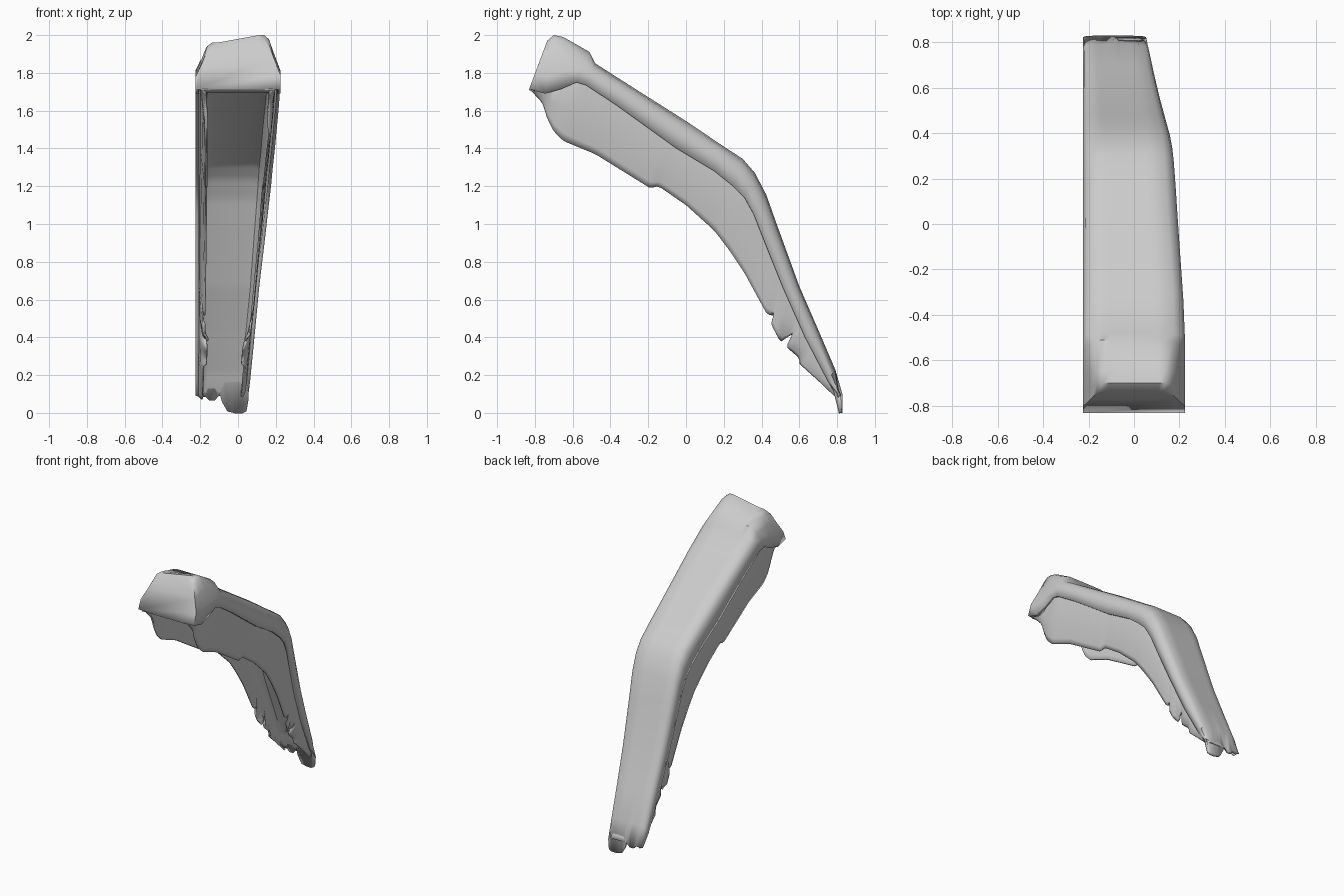
import bpy
from mathutils import Vector

if "Cube" in bpy.data.objects:
    bpy.data.objects.remove(bpy.data.objects["Cube"])

LEFT = -0.224


def right_x(z):
    # right side tapers in a straight line towards the foot
    return min(0.224, 0.224 - 0.103 * (1.75 - z))


def make_loft(name, rings, thickness, cap_front, angle):
    n = len(rings[0])
    verts = [p for r in rings for p in r]
    faces = [(i * n + j, i * n + j + 1, (i + 1) * n + j + 1, (i + 1) * n + j)
             for i in range(len(rings) - 1) for j in range(n - 1)]
    if cap_front:
        faces.append(tuple(reversed(range(n))))
    me = bpy.data.meshes.new(name)
    me.from_pydata(verts, [], faces)
    ob = bpy.data.objects.new(name, me)
    bpy.context.collection.objects.link(ob)
    s = ob.modifiers.new("thickness", 'SOLIDIFY')
    s.thickness, s.offset = thickness, -1
    bpy.ops.object.select_all(action='DESELECT')
    ob.select_set(True)
    bpy.context.view_layer.objects.active = ob
    bpy.ops.object.shade_smooth_by_angle(angle=angle)
    return ob


def mix(a, b, f):
    return [p + (q - p) * f for p, q in zip(a, b)]


def sample(poly, t):
    # point at length fraction t, length measured on the first two coordinates
    d = [((b[0] - a[0]) ** 2 + (b[1] - a[1]) ** 2) ** 0.5 for a, b in zip(poly, poly[1:])]
    want = t * sum(d)
    for a, b, l in zip(poly, poly[1:], d):
        if want <= l:
            return mix(a, b, want / l)
        want -= l
    return list(poly[-1])


# stations: seam y, seam z, ridge y, ridge z, liner roof height fraction
stations = [
    (-.83, 1.715, -.735, 1.97, .02), (-.745, 1.69, -.70, 2.0, .03),
    (-.66, 1.715, -.65, 1.99, .25), (-.58, 1.75, -.51, 1.91, .5),
    (-.53, 1.735, -.48, 1.85, .75), (-.37, 1.63, -.30, 1.735, .82),
    (-.05, 1.40, .0, 1.545, .82), (.15, 1.28, .20, 1.41, .82),
    (.25, 1.20, .30, 1.345, .82), (.31, 1.14, .365, 1.27, .82),
    (.36, 1.05, .425, 1.155, .82), (.41, .92, .48, 1.0, .82),
    (.51, .67, .60, .67, .82), (.63, .40, .70, .44, .8),
    (.75, .17, .79, .23, .7), (.815, .085, .828, .10, .5)]

# outer shell with closed head
cap_side = [(0, 0), (.3, 0), (.65, .035), (.93, .06), (1, .085)]
body_side = [(0, 0), (.5, 0), (.75, .01), (.93, .035), (1, .085)]
mids = [.12, .3, .5, .58, .75, .9]
broken = [.09, .09, .09, .09, .09, .07, .07, .10, .06, .01, .005, .0, .0, .01, .08, .1]
rings = []
for i, (sy, sz, ty, tz, _) in enumerate(stations):
    head = max(0, [1, 1, .8, .5, 0][min(i, 4)])
    side = [mix(b, c, head) for b, c in zip(body_side, cap_side)]
    rx = right_x((sz + tz) / 2)
    w = (rx - LEFT) / .444
    left = [(LEFT + d * w, f) for f, d in side]
    right = [(rx - d * w * (1.3 - .3 * head), f) for f, d in reversed(side)]
    a, b = left[-1][0], right[0][0]
    row = left + [(a + (b - a) * m, 1) for m in mids] + right
    ring = []
    for j, (x, f) in enumerate(row):
        y, z = sy + (ty - sy) * f, sz + (tz - sz) * f
        if i < 3:
            z -= .04 * f * min(1, max(0, (.11 - x) / .22))
        if i == len(stations) - 1:
            z = broken[j]
        ring.append(Vector((x, y, z)))
    rings.append(ring)
make_loft("outer_shell", rings, .018, True, .8)

# inner liner: roof with two leaning skirts and worn lower edges
lower = [(-.815, 1.70), (-.76, 1.64), (-.735, 1.56), (-.70, 1.49), (-.65, 1.44),
         (-.48, 1.37), (-.19, 1.19), (-.145, 1.20), (.0, 1.10), (.15, .965),
         (.23, .86), (.31, .74), (.43, .52), (.465, .515), (.45, .47), (.50, .375),
         (.565, .42), (.53, .35), (.60, .29), (.60, .26), (.70, .17), (.805, .07)]
rings = []
N = 110
for k in range(N + 1):
    sy, sz, ty, tz, rf = sample(stations, k / N)
    low = sample(lower, k / N)
    seam, roof = (sy, sz), mix((sy, sz), (ty, tz), rf)
    rx = right_x(sz)
    w = (rx - LEFT) / .444
    curl = .025 if .25 < low[1] < .4 else 0   # torn flaps bend inwards
    half = [(.055 + curl, low), (.047 + curl * .6, mix(low, seam, .12)),
            (.035, mix(low, seam, .5)), (.024, seam),
            (.035, mix(seam, roof, .6)), (.055, mix(seam, roof, .9)), (.10, roof)]
    rings.append([Vector((LEFT + d * w, *p)) for d, p in half] +
                 [Vector((rx - d * w, *p)) for d, p in reversed(half)])
make_loft("inner_liner", rings, .01, False, .7)
